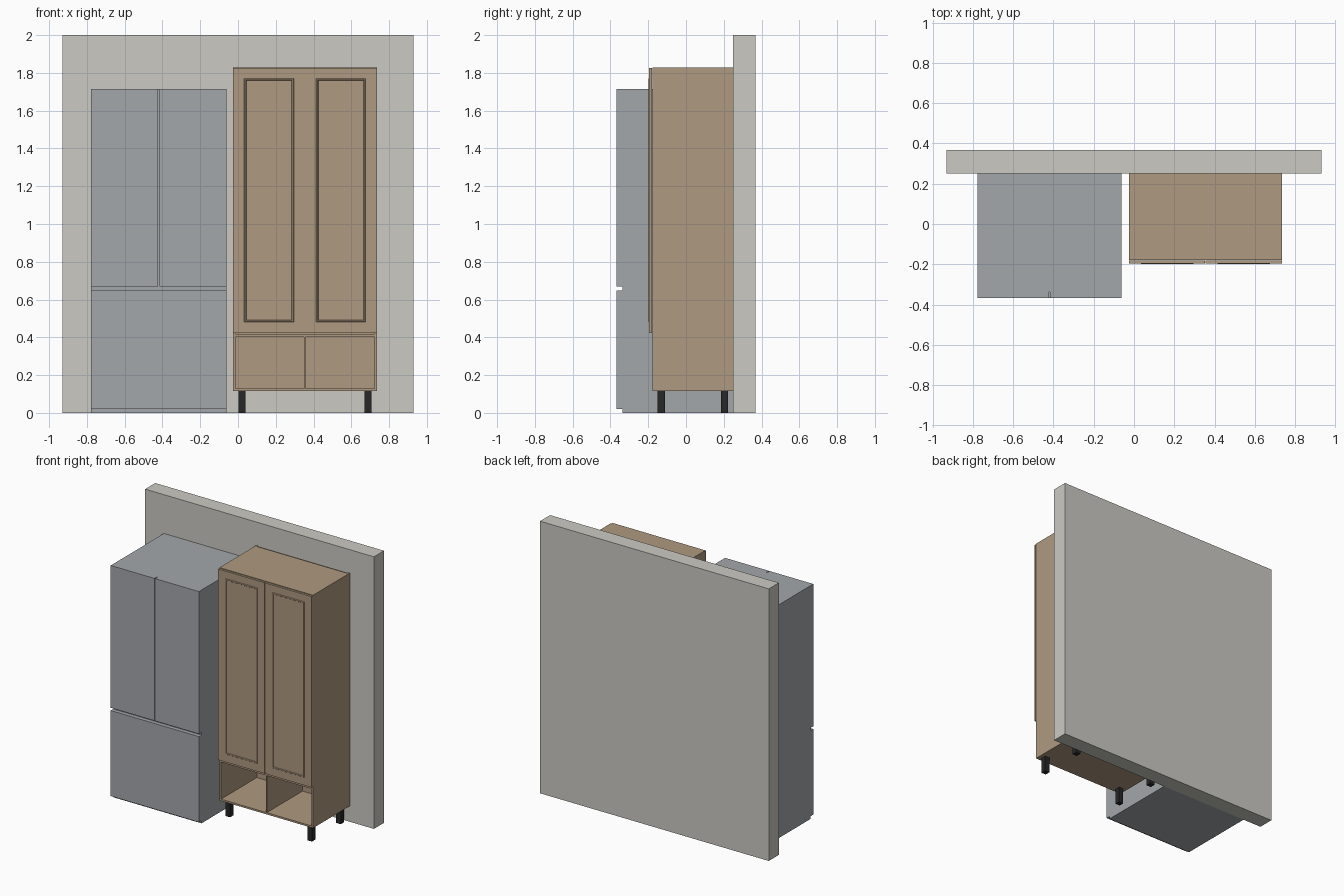
import bpy, bmesh

if "Cube" in bpy.data.objects:
    bpy.data.objects.remove(bpy.data.objects["Cube"])


def material(name, rgb):
    m = bpy.data.materials.new(name)
    m.diffuse_color = (*rgb, 1)
    m.use_nodes = True
    m.node_tree.nodes["Principled BSDF"].inputs["Base Color"].default_value = m.diffuse_color
    return m


PLASTER = material("plaster", (0.60, 0.59, 0.55))
STEEL = material("steel", (0.37, 0.39, 0.41))
WOOD = material("wood", (0.43, 0.32, 0.215))
BLACK = material("black", (0.02, 0.02, 0.02))


def finish(name, bm, mat):
    bmesh.ops.recalc_face_normals(bm, faces=bm.faces)
    me = bpy.data.meshes.new(name)
    bm.to_mesh(me)
    bm.free()
    me.materials.append(mat)
    ob = bpy.data.objects.new(name, me)
    bpy.context.collection.objects.link(ob)
    return ob


def box(name, x, y, z, mat):
    """Box from (min, max) pairs."""
    bm = bmesh.new()
    bmesh.ops.create_cube(bm, size=1)
    for v in bm.verts:
        v.co = [r[0] + (c + 0.5) * (r[1] - r[0]) for r, c in zip((x, y, z), v.co)]
    return finish(name, bm, mat)


def moulding(name, x, z, profile, mat):
    """Closed rectangular trim; profile is a loop of (inset, y) points."""
    bm = bmesh.new()
    rings = []
    for d, y in profile:
        corners = [(x[0] + d, z[0] + d), (x[1] - d, z[0] + d),
                   (x[1] - d, z[1] - d), (x[0] + d, z[1] - d)]
        rings.append([bm.verts.new((cx, y, cz)) for cx, cz in corners])
    for k, a in enumerate(rings):
        b = rings[(k + 1) % len(rings)]
        for i in range(4):
            j = (i + 1) % 4
            bm.faces.new((a[i], a[j], b[j], b[i]))
    return finish(name, bm, mat)


# Wall behind the units
box("wall", (-0.93, 0.93), (0.25, 0.367), (0, 2), PLASTER)

# Fridge: body, two upper doors, lower drawer
FX, FY = (-0.778, -0.061), (-0.367, -0.337)
MID = sum(FX) / 2
box("fridge_body", FX, (-0.337, 0.25), (0, 1.715), STEEL)
box("fridge_left_door", (FX[0], MID - 0.003), FY, (0.669, 1.715), STEEL)
box("fridge_right_door", (MID + 0.003, FX[1]), FY, (0.669, 1.715), STEEL)
box("fridge_drawer", FX, FY, (0.02, 0.649), STEEL)

# Cabinet carcass
X0, X1, Z0, Z1, T = -0.026, 0.735, 0.117, 1.829, 0.013
CX = (X0 + X1) / 2
DEPTH = (-0.178, 0.25)
INNER = (X0 + T, X1 - T)
PANEL = (-0.178, 0.237)
box("cabinet_left_side", (X0, X0 + T), DEPTH, (Z0, Z1), WOOD)
box("cabinet_right_side", (X1 - T, X1), DEPTH, (Z0, Z1), WOOD)
box("cabinet_top", INNER, PANEL, (Z1 - T, Z1), WOOD)
box("cabinet_bottom", INNER, PANEL, (Z0, Z0 + T), WOOD)
box("cabinet_shelf", INNER, PANEL, (0.402, 0.418), WOOD)
box("cabinet_back", INNER, (0.237, 0.25), (Z0, Z1 - 0.006), WOOD)
box("niche_divider", (CX - 0.004, CX + 0.004), PANEL, (Z0 + T, 0.402), WOOD)

# Cabinet doors with raised rectangular moulding
DOOR_Y = -0.195
BEAD = [(0, DOOR_Y), (0.003, DOOR_Y - 0.004), (0.009, DOOR_Y - 0.004), (0.012, DOOR_Y)]
for side, dx, mx in (("left", (X0, CX - 0.001), (0.033, 0.296)),
                     ("right", (CX + 0.001, X1), (0.413, 0.676))):
    box(f"cabinet_{side}_door", dx, (DOOR_Y, -0.180), (0.422, 1.825), WOOD)
    moulding(f"{side}_door_moulding", mx, (0.48, 1.771), BEAD, WOOD)

# Square cabinet legs
for side, lx in (("left", 0.003), ("right", 0.670)):
    for end, ly in (("front", -0.150), ("back", 0.184)):
        box(f"{end}_{side}_leg", (lx, lx + 0.037), (ly, ly + 0.038), (0, Z0), BLACK)
